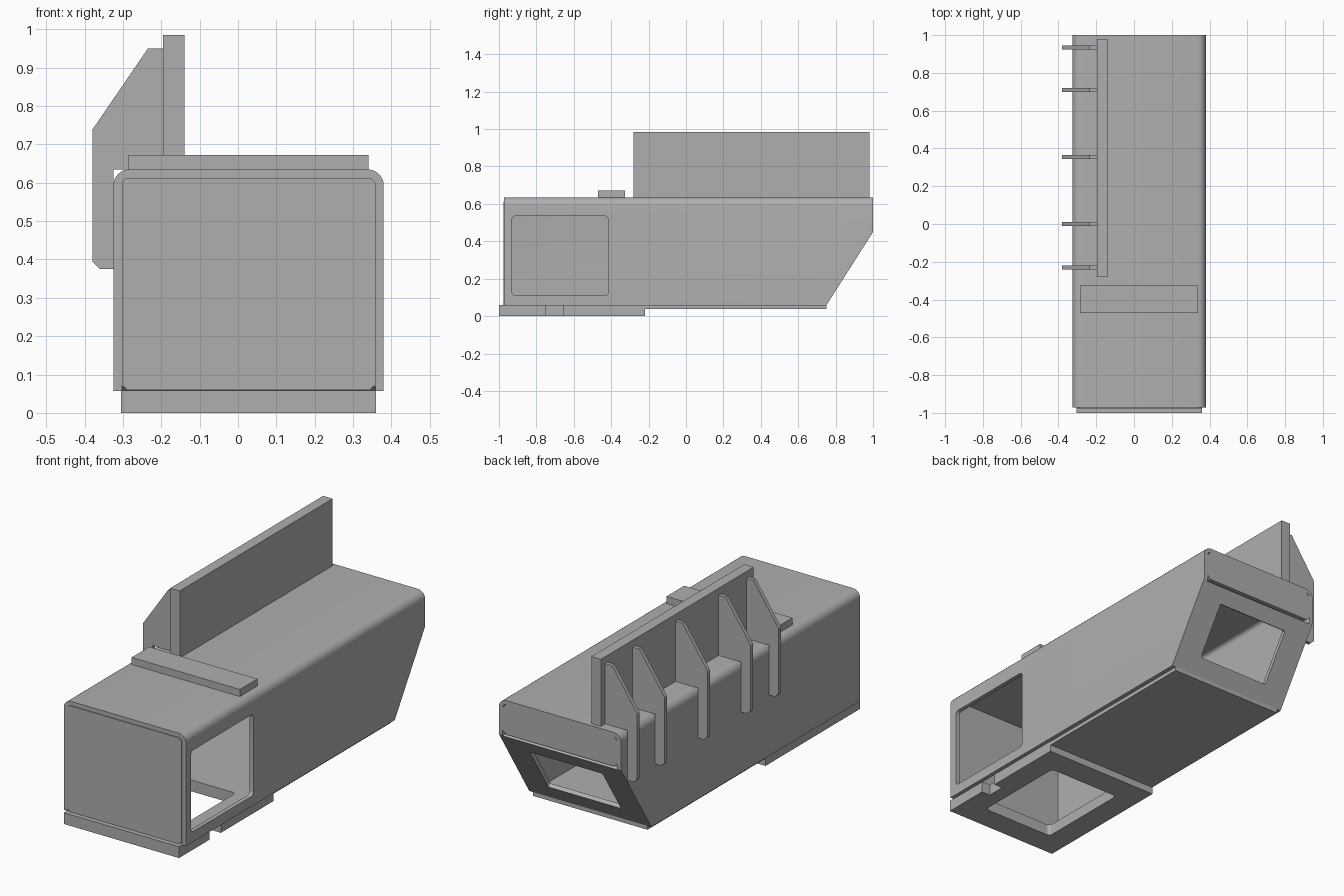
import bpy
import bmesh
import math
from mathutils import Vector

if "Cube" in bpy.data.objects:
    bpy.data.objects.remove(bpy.data.objects["Cube"], do_unlink=True)

X, Y, Z = Vector((1, 0, 0)), Vector((0, 1, 0)), Vector((0, 0, 1))

grey = bpy.data.materials.new("plain_grey")
grey.use_nodes = True
grey.diffuse_color = (0.43, 0.43, 0.43, 1)
grey.node_tree.nodes["Principled BSDF"].inputs["Base Color"].default_value = grey.diffuse_color


def arc(cx, cy, r, start, segs):
    """Quarter circle, clockwise from the start angle in degrees."""
    angles = [math.radians(start - 90 * i / segs) for i in range(segs + 1)]
    return [(cx + r * math.cos(a), cy + r * math.sin(a)) for a in angles]


def arch(x0, x1, z0, z1, r, segs=6):
    """Open outline: up, over two rounded corners and down."""
    return ([(x0, z0)] + arc(x0 + r, z1 - r, r, 180, segs)
            + arc(x1 - r, z1 - r, r, 90, segs) + [(x1, z0)])


def rounded(x0, x1, y0, y1, r, segs=5):
    """Closed rectangle with rounded corners, or chamfered with one segment."""
    return (arc(x0 + r, y1 - r, r, 180, segs) + arc(x1 - r, y1 - r, r, 90, segs)
            + arc(x1 - r, y0 + r, r, 0, segs) + arc(x0 + r, y0 + r, r, -90, segs))


def rect(x0, x1, y0, y1):
    return [(x0, y0), (x1, y0), (x1, y1), (x0, y1)]


def prism(name, pts, u, v, origin, depth):
    """Extrude a profile drawn on axes u, v along their cross product."""
    w = u.cross(v).normalized()
    bm = bmesh.new()
    face = bm.faces.new([bm.verts.new(origin + u * a + v * b) for a, b in pts])
    side = bmesh.ops.extrude_face_region(bm, geom=[face])["geom"]
    bmesh.ops.translate(bm, vec=w * depth,
                        verts=[g for g in side if isinstance(g, bmesh.types.BMVert)])
    bmesh.ops.recalc_face_normals(bm, faces=bm.faces)
    mesh = bpy.data.meshes.new(name)
    bm.to_mesh(mesh)
    bm.free()
    mesh.materials.append(grey)
    obj = bpy.data.objects.new(name, mesh)
    bpy.context.collection.objects.link(obj)
    return obj


def select(obj):
    bpy.ops.object.select_all(action="DESELECT")
    obj.select_set(True)
    bpy.context.view_layer.objects.active = obj


def cut(obj, cutter):
    cutter.hide_render = True
    mod = obj.modifiers.new("cut", "BOOLEAN")
    mod.operation = "DIFFERENCE"
    mod.solver = "EXACT"
    mod.object = cutter
    select(obj)
    bpy.ops.object.modifier_apply(modifier=mod.name)
    bpy.data.objects.remove(cutter, do_unlink=True)


# Main dimensions
left, right, low, top = -0.325, 0.38, 0.057, 0.635
wall = 0.022
in_l, in_r, in_top = left + wall, right - wall, top - wall
front, back, knee, heel = -0.972, 1.0, 0.45, 0.75

# Folded shell: two sides and a roof with rounded bends
outline = arch(left, right, low, top, 0.042) + arch(in_l, in_r, low, in_top, 0.02)[::-1]
shell = prism("shell", outline, X, Z, Y * back, back - front)
slope = Vector((0, back - heel, knee - low))
foot = Vector((0, heel, low))
p, q = foot - slope * 0.2, foot + slope * 1.4
cut(shell, prism("slope_cutter", [(p.y, p.z), (q.y, p.z), (q.y, q.z)], Y, Z, X * -1, 2))
cut(shell, prism("window_cutter", rounded(-0.93, -0.415, 0.11, 0.535, 0.02),
                 Y, Z, X * 0.2, 0.4))
select(shell)
bpy.ops.object.shade_smooth_by_angle(angle=math.radians(30))

# End panels with clipped corners
prism("front_panel", rounded(in_l, in_r, 0.06, in_top, 0.014, 1), X, Z, Y * (front + wall), wall + 0.005)
prism("back_panel", rounded(in_l, in_r, knee + 0.008, in_top, 0.018, 1), X, Z, Y * back, wall)

# Sloped rear panel with a square opening
run = slope.normalized()
length = slope.length
sloped = prism("sloped_panel", rect(in_l, in_r, 0, length - 0.008), X, run, foot, wall)
cut(sloped, prism("opening_cutter", rounded(-0.185, 0.235, length * 0.2, length * 0.81, 0.008),
                  X, run, foot + run.cross(X) * 0.1, 0.2))

# Floor: thin rear plate and thick front base with opening and side notch
prism("floor_plate", rect(in_l, in_r, -0.22, heel), X, Y, Z * 0.037, 0.022)
base = prism("base_plate", rect(-0.305, 0.36, -1, -0.22), X, Y, Z * 0, 0.059)
cut(base, prism("hole_cutter", rounded(-0.18, 0.235, -0.87, -0.355, 0.02), X, Y, Z * -0.1, 0.3))
cut(base, prism("notch_cutter", rect(0.31, 0.5, -0.75, -0.655), X, Y, Z * -0.1, 0.3))

# Roof strip and upright rail
prism("roof_strip", rect(-0.285, 0.34, -0.47, -0.325), X, Y, Z * top, 0.037)
prism("upright_rail", rect(-0.195, -0.14, -0.28, 0.98), X, Y, Z * top, 0.35)

# Gusset ribs bracing the rail against the side
rib = [(-0.195, 0.95), (-0.235, 0.95), (-0.38, 0.738), (-0.38, 0.395),
       (-0.36, 0.375), (left, 0.375), (left, top), (-0.195, top)]
for i, y in enumerate((-0.23, 0, 0.355, 0.71, 0.935)):
    prism(f"gusset_rib_{i + 1}", rib, X, Z, Y * (y + 0.01), 0.02)
